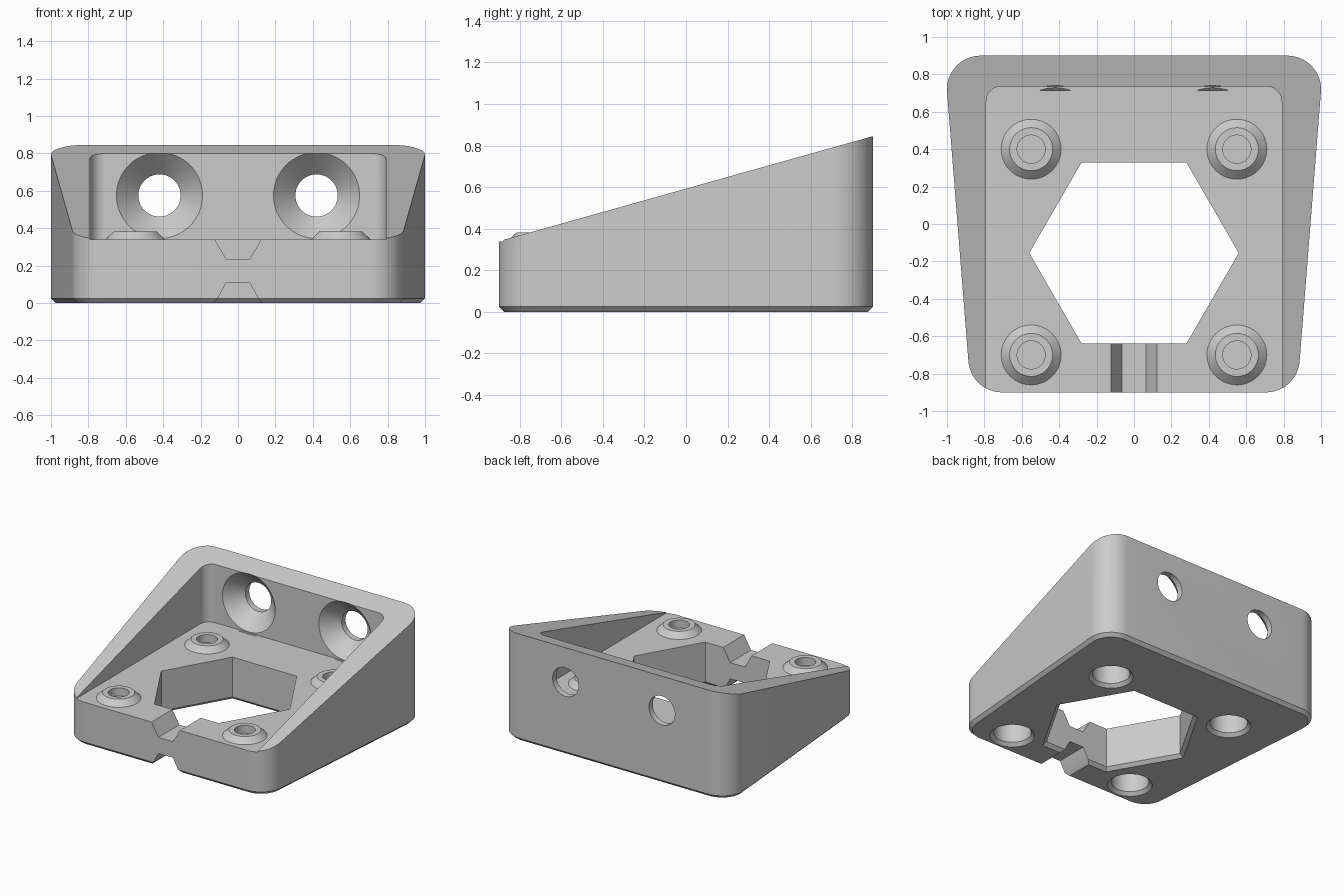
import bpy, bmesh
from math import sin, cos, pi, atan2
from mathutils import Vector

if "Cube" in bpy.data.objects:
    bpy.data.objects.remove(bpy.data.objects["Cube"])

grey = bpy.data.materials.new("light_grey")
grey.use_nodes = True
colour = (0.6, 0.6, 0.6, 1)
grey.diffuse_color = colour
grey.node_tree.nodes["Principled BSDF"].inputs["Base Color"].default_value = colour


def loft(name, rings):
    """Solid through matching rings of points, closed at both ends."""
    bm = bmesh.new()
    loops = [[bm.verts.new(p) for p in ring] for ring in rings]
    n = len(loops[0])
    for a, b in zip(loops, loops[1:]):
        for i in range(n):
            j = (i + 1) % n
            bm.faces.new((a[i], a[j], b[j], b[i]))
    bm.faces.new(loops[0])
    bm.faces.new(loops[-1])
    bmesh.ops.recalc_face_normals(bm, faces=bm.faces)
    mesh = bpy.data.meshes.new(name)
    bm.to_mesh(mesh)
    bm.free()
    mesh.materials.append(grey)
    obj = bpy.data.objects.new(name, mesh)
    bpy.context.scene.collection.objects.link(obj)
    return obj


def rounded(centres, r, z, steps=16):
    """Counter-clockwise outline around equal circles at the centres."""
    ring = []
    n = len(centres)
    for i in range(n):
        (px, py), (cx, cy), (nx, ny) = centres[i - 1], centres[i], centres[(i + 1) % n]
        start = atan2(cy - py, cx - px) - pi / 2
        sweep = (atan2(ny - cy, nx - cx) - pi / 2 - start) % (2 * pi)
        for k in range(steps + 1):
            a = start + sweep * k / steps
            ring.append((cx + r * cos(a), cy + r * sin(a), z))
    return ring


def turned(name, centre, profile, along_y=False, sides=64):
    """Round solid from (radius, offset) pairs along z or y."""
    rings = []
    for r, h in profile:
        ring = []
        for i in range(sides):
            u, v = r * cos(2 * pi * i / sides), r * sin(2 * pi * i / sides)
            offset = (u, h, v) if along_y else (u, v, h)
            ring.append(Vector(centre) + Vector(offset))
        rings.append(ring)
    return loft(name, rings)


def combine(target, tool, operation="DIFFERENCE"):
    mod = target.modifiers.new(tool.name, "BOOLEAN")
    mod.operation = operation
    mod.solver = "EXACT"
    mod.object = tool
    bpy.context.view_layer.objects.active = target
    bpy.ops.object.modifier_apply(modifier=mod.name)
    bpy.data.objects.remove(tool)


FLOOR = 0.339
CHAMFER = 0.025

# Tapered body with rounded corners and a chamfered foot
corners = [(0.706, -0.72), (0.82, 0.72), (-0.82, 0.72), (-0.706, -0.72)]
body = loft("wedge_bracket", [rounded(corners, 0.18 - CHAMFER, 0),
                              rounded(corners, 0.18, CHAMFER),
                              rounded(corners, 0.18, 1)])

# Sloping top
slope = [(-2, 0.34 - 1.1 * 0.2806), (2, 0.34 + 2.9 * 0.2806), (2, 2), (-2, 2)]
combine(body, loft("slope_cutter", [[(x, y, z) for y, z in slope] for x in (-2, 2)]))

# Pocket, open at the front
pocket = [(0.71, -1.2), (0.71, 0.655), (-0.71, 0.655), (-0.71, -1.2)]
combine(body, loft("pocket_cutter", [rounded(pocket, 0.08, z) for z in (FLOOR, 1.5)]))

# Hexagonal opening, chamfered underneath
hex_rings = []
for r, z in ((0.62, -CHAMFER), (0.56, CHAMFER), (0.56, 0.6)):
    hex_rings.append([(r * cos(i * pi / 3), r * sin(i * pi / 3) - 0.155, z) for i in range(6)])
combine(body, loft("hexagon_cutter", hex_rings))

# Grooves above and below the front bridge
upper = [(0.063, 0.235), (0.185, 0.445)]
lower = [(0.063, 0.108), (0.108, CHAMFER), (0.158, -CHAMFER)]
for name, half in (("upper_groove", upper), ("lower_groove", lower)):
    outline = half + [(-x, z) for x, z in reversed(half)]
    combine(body, loft(name, [[(x, y, z) for x, z in outline] for y in (-1.1, -0.5)]))

# Corner bosses with a shallow top recess and a deep socket underneath
for x in (-0.55, 0.55):
    for y in (-0.70, 0.40):
        spot = (x, y, 0)
        combine(body, turned("boss", spot, [(0.16, 0.3), (0.16, FLOOR), (0.115, 0.382)]), "UNION")
        combine(body, turned("recess", spot, [(0.075, 0.32), (0.075, 0.5)]))
        combine(body, turned("socket", spot, [(0.185, -CHAMFER), (0.135, CHAMFER), (0.135, 0.22)]))

# Countersunk screw holes through the back wall
for x in (-0.42, 0.42):
    combine(body, turned("screw_hole", (x, 0.735, 0.575),
                         [(0.25, -0.02), (0.113, 0.117), (0.113, 0.4)], True))

# Smooth round surfaces, crisp edges
bpy.ops.object.select_all(action="DESELECT")
body.select_set(True)
bpy.context.view_layer.objects.active = body
bpy.ops.object.shade_smooth_by_angle(angle=pi / 7)
